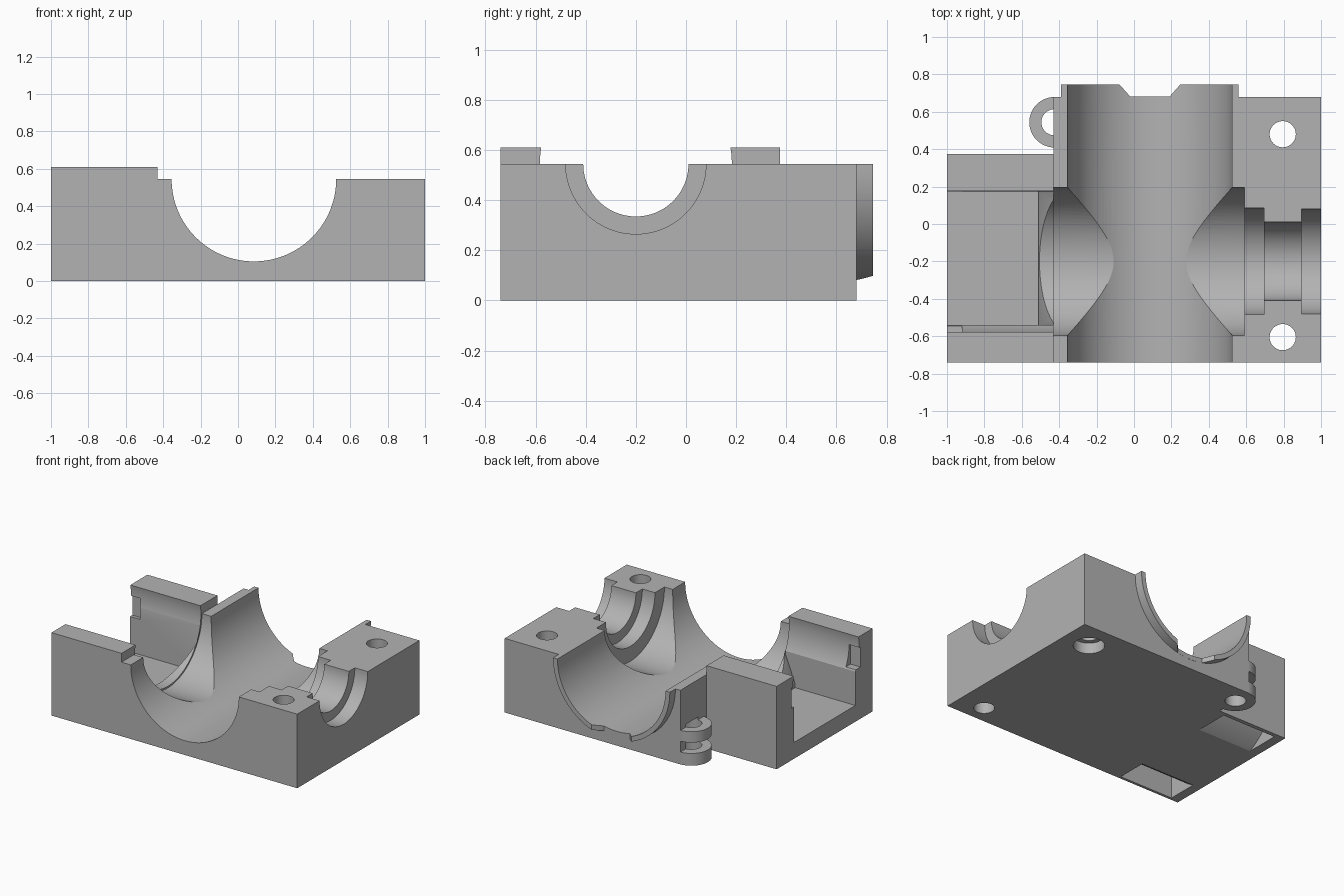
import bpy
import bmesh
import math
from mathutils import Matrix, Vector

cube = bpy.data.objects.get("Cube")
if cube:
    bpy.data.objects.remove(cube, do_unlink=True)

AXIS_Y, AXIS_Z = -0.2, 0.545   # centre line of the crosswise bores
BORE_X = 0.085                 # centre line of the main bore
SPLIT = -0.43                  # where the tray meets the housing
FAR = 1.2                      # safely outside the body


def finish(name, bm):
    bmesh.ops.recalc_face_normals(bm, faces=bm.faces)
    mesh = bpy.data.meshes.new(name)
    bm.to_mesh(mesh)
    bm.free()
    obj = bpy.data.objects.new(name, mesh)
    bpy.context.collection.objects.link(obj)
    return obj


def prism(name, points, axis, low, high):
    """Outline in the two other axes, extruded along the axis."""
    bm = bmesh.new()
    place = {"z": lambda a, b: (a, b, low), "y": lambda a, b: (a, low, b)}[axis]
    face = bm.faces.new([bm.verts.new(place(a, b)) for a, b in points])
    move = Vector((0, 0, high - low) if axis == "z" else (0, high - low, 0))
    new = bmesh.ops.extrude_face_region(bm, geom=[face])["geom"]
    bmesh.ops.translate(bm, vec=move, verts=[v for v in new if isinstance(v, bmesh.types.BMVert)])
    return finish(name, bm)


def box(name, x, y, z):
    outline = [(x[0], y[0]), (x[1], y[0]), (x[1], y[1]), (x[0], y[1])]
    return prism(name, outline, "z", *z)


def rod(name, axis, center, radius, low, high, sides=96):
    """Cylinder along an axis; center gives the two other coordinates."""
    bm = bmesh.new()
    bmesh.ops.create_cone(bm, cap_ends=True, segments=sides, radius1=radius,
                          radius2=radius, depth=high - low)
    mid = (low + high) / 2
    a, b = center
    turn, spot = {
        "x": (Matrix.Rotation(math.pi / 2, 4, "Y"), (mid, a, b)),
        "y": (Matrix.Rotation(math.pi / 2, 4, "X"), (a, mid, b)),
        "z": (Matrix.Identity(4), (a, b, mid)),
    }[axis]
    bmesh.ops.transform(bm, matrix=Matrix.Translation(spot) @ turn, verts=bm.verts)
    return finish(name, bm)


def combine(target, tool, operation="DIFFERENCE"):
    mod = target.modifiers.new(tool.name, "BOOLEAN")
    mod.operation = operation
    mod.solver = "EXACT"
    mod.object = tool
    bpy.context.view_layer.objects.active = target
    bpy.ops.object.modifier_apply(modifier=mod.name)
    bpy.data.objects.remove(tool, do_unlink=True)


# Solid body with the tray on one side
body = prism("bearing_housing", [(-1, -0.74), (1, -0.74), (1, 0.68), (SPLIT, 0.68),
                                 (SPLIT, 0.375), (-1, 0.375)], "z", 0, 0.61)

# Raised lip around the back of the main bore, open at the bottom
lip = rod("lip", "y", (BORE_X, AXIS_Z), 0.475, 0.6, 0.745)
combine(lip, prism("lip_gap", [(-0.09, 0.76), (-0.02, 0.681), (0.19, 0.681), (0.26, 0.76)],
                   "z", -0.1, 0.3))
combine(body, lip, "UNION")

# Hinge knuckles
for low, high in ((0, 0.09), (0.17, 0.25)):
    combine(body, rod("knuckle", "z", (-0.425, 0.544), 0.135, low, high, 48), "UNION")

# Lower top face of the housing
combine(body, box("top_cut", (SPLIT, FAR), (-FAR, FAR), (AXIS_Z, FAR)))

# Tray hollow with a sloping end wall
combine(body, prism("tray_cut", [(-FAR, 0.12), (-0.51, 0.12), (-0.51, 0.15), (SPLIT, 0.35),
                                 (SPLIT, FAR), (-FAR, FAR)], "y", -0.54, 0.174))

# Stepped crosswise bore, then the main bore
for low, high, radius in ((-FAR, -0.42, 0.383), (-0.43, 0.592, 0.395), (0.5, 0.695, 0.285),
                          (0.6, 0.95, 0.21), (0.895, FAR, 0.28)):
    combine(body, rod("cross_bore", "x", (AXIS_Y, AXIS_Z), radius, low, high))
combine(body, rod("main_bore", "y", (BORE_X, AXIS_Z), 0.44, -FAR, FAR, 128))

# Bolt holes, counterbore and hinge hole
for spot, radius, high in (((0.795, 0.48), 0.07, FAR), ((0.795, -0.605), 0.07, FAR),
                           ((0.795, 0.48), 0.105, 0.08), ((-0.425, 0.544), 0.07, 0.27)):
    combine(body, rod("hole", "z", spot, radius, -0.1, high, 48))

# Notches in the tray walls and hollow pockets beneath them
for notch, pocket in (((-0.6, -0.5), (-0.72, -0.45)), ((0.1, 0.2), (0.08, 0.345))):
    combine(body, box("notch", (-FAR, -0.92), notch, (0.38, 0.53)))
    hollow = box("pocket", (-0.93, -0.49), pocket, (-0.1, 0.3))
    combine(hollow, rod("pocket_curve", "x", (AXIS_Y, AXIS_Z), 0.62, -FAR, 0))
    combine(body, hollow)

# One plain grey finish
grey = bpy.data.materials.new("plain_grey")
grey.use_nodes = True
color = (0.45, 0.45, 0.45, 1)
grey.diffuse_color = color
grey.node_tree.nodes["Principled BSDF"].inputs["Base Color"].default_value = color
body.data.materials.clear()
body.data.materials.append(grey)
for face in body.data.polygons:
    face.material_index = 0

bpy.ops.object.select_all(action="DESELECT")
body.select_set(True)
bpy.context.view_layer.objects.active = body
bpy.ops.object.shade_smooth_by_angle(angle=math.radians(25))
